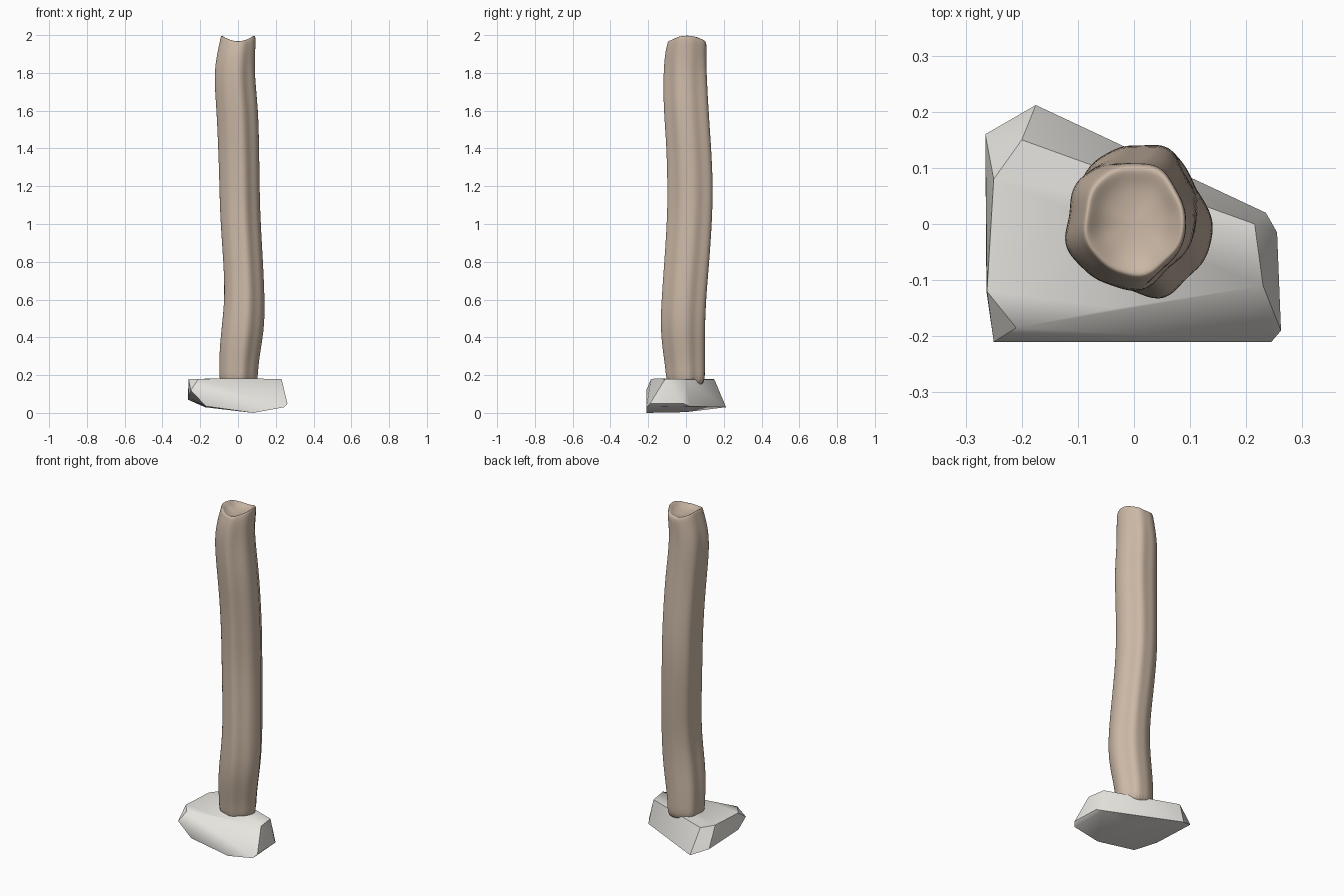
import bpy, bmesh
from math import sin, cos, pi
from mathutils import Vector

if "Cube" in bpy.data.objects:
    bpy.data.objects.remove(bpy.data.objects["Cube"])


def finish(bm, name, color, angle):
    bmesh.ops.recalc_face_normals(bm, faces=bm.faces)
    me = bpy.data.meshes.new(name)
    bm.to_mesh(me)
    bm.free()
    ob = bpy.data.objects.new(name, me)
    bpy.context.collection.objects.link(ob)
    mat = bpy.data.materials.new(name + "_material")
    mat.diffuse_color = color
    mat.use_nodes = True
    mat.node_tree.nodes["Principled BSDF"].inputs["Base Color"].default_value = mat.diffuse_color
    me.materials.append(mat)
    bpy.ops.object.select_all(action='DESELECT')
    ob.select_set(True)
    bpy.context.view_layer.objects.active = ob
    bpy.ops.object.shade_smooth_by_angle(angle=angle)
    return ob


# Stone foot: hull of a few rough-cut corners
corners = [
    (0.08, -0.21, 0), (0.05, 0.0, 0.004), (0.245, -0.21, 0.03), (0.262, -0.19, 0.05),
    (0.255, -0.015, 0.05), (0.235, 0.02, 0.035), (-0.175, 0.212, 0.03),
    (-0.265, 0.16, 0.07), (-0.17, -0.2, 0.035), (-0.263, -0.12, 0.08),
    (-0.25, -0.21, 0.12), (-0.21, -0.185, 0.18), (-0.262, -0.12, 0.18),
    (-0.25, 0.08, 0.18), (-0.2, 0.15, 0.178), (-0.03, -0.15, 0.182),
    (0.23, -0.11, 0.18), (0.215, 0.0, 0.178),
]
bm = bmesh.new()
for c in corners:
    bm.verts.new(c)
res = bmesh.ops.convex_hull(bm, input=bm.verts)
loose = [v for v in bm.verts if not v.link_faces]
bmesh.ops.delete(bm, geom=loose, context='VERTS')
finish(bm, "stone_foot", (0.8, 0.78, 0.74, 1), 0.6)

# Wooden post: wavy lofted trunk, rows are z, x min, x max, y min, y max
rows = [
    (0.13, -0.10, 0.105, -0.105, 0.10), (0.22, -0.10, 0.105, -0.108, 0.10),
    (0.33, -0.10, 0.12, -0.125, 0.10), (0.46, -0.087, 0.142, -0.138, 0.10),
    (0.62, -0.07, 0.142, -0.13, 0.107), (0.82, -0.08, 0.132, -0.115, 0.125),
    (1.05, -0.097, 0.118, -0.10, 0.14), (1.22, -0.10, 0.115, -0.10, 0.143),
    (1.42, -0.107, 0.112, -0.105, 0.133), (1.6, -0.115, 0.108, -0.12, 0.12),
    (1.79, -0.13, 0.088, -0.122, 0.11), (1.9, -0.112, 0.09, -0.112, 0.108),
]
N = 32


def profile(z):
    # ridged trunk outline, normalised to a -1..1 box
    k = 0.9 if z < 1.85 else 0.5
    pts = []
    for i in range(N):
        a = 2 * pi * i / N
        r = 1 + k * (0.05 * cos(5 * a + 0.4 + 0.3 * z) + 0.03 * sin(8 * a - 0.3 * z))
        pts.append((r * cos(a), r * sin(a)))
    xs, ys = zip(*pts)
    return [(2 * (x - min(xs)) / (max(xs) - min(xs)) - 1,
             2 * (y - min(ys)) / (max(ys) - min(ys)) - 1) for x, y in pts]


bm = bmesh.new()
rings = []
for z, x0, x1, y0, y1 in rows:
    rings.append([bm.verts.new(((x0 + x1) / 2 + (x1 - x0) / 2 * u,
                                (y0 + y1) / 2 + (y1 - y0) / 2 * v, z))
                  for u, v in profile(z)])

# Saddle-shaped rim and hollowed top: scale, z at front/back, extra z at the sides
for s, z, lift in [(1.0, 1.945, 0.03), (0.95, 1.968, 0.034), (0.84, 1.968, 0.025),
                   (0.62, 1.957, 0.012), (0.3, 1.953, 0.003)]:
    rings.append([bm.verts.new((0.095 * s * u, 0.105 * s * v + 0.004,
                                z + lift * cos(2 * pi * i / N) ** 2))
                  for i, (u, v) in enumerate(profile(2.0))])
for a, b in zip(rings, rings[1:]):
    for i in range(N):
        j = (i + 1) % N
        bm.faces.new((a[i], a[j], b[j], b[i]))
bm.faces.new(rings[0])
tip = bm.verts.new((0, 0.004, 1.952))
for i in range(N):
    bm.faces.new((rings[-1][i], rings[-1][(i + 1) % N], tip))
post = finish(bm, "wooden_post", (0.6, 0.48, 0.38, 1), pi)
sub = post.modifiers.new("smooth", 'SUBSURF')
sub.levels = sub.render_levels = 2
